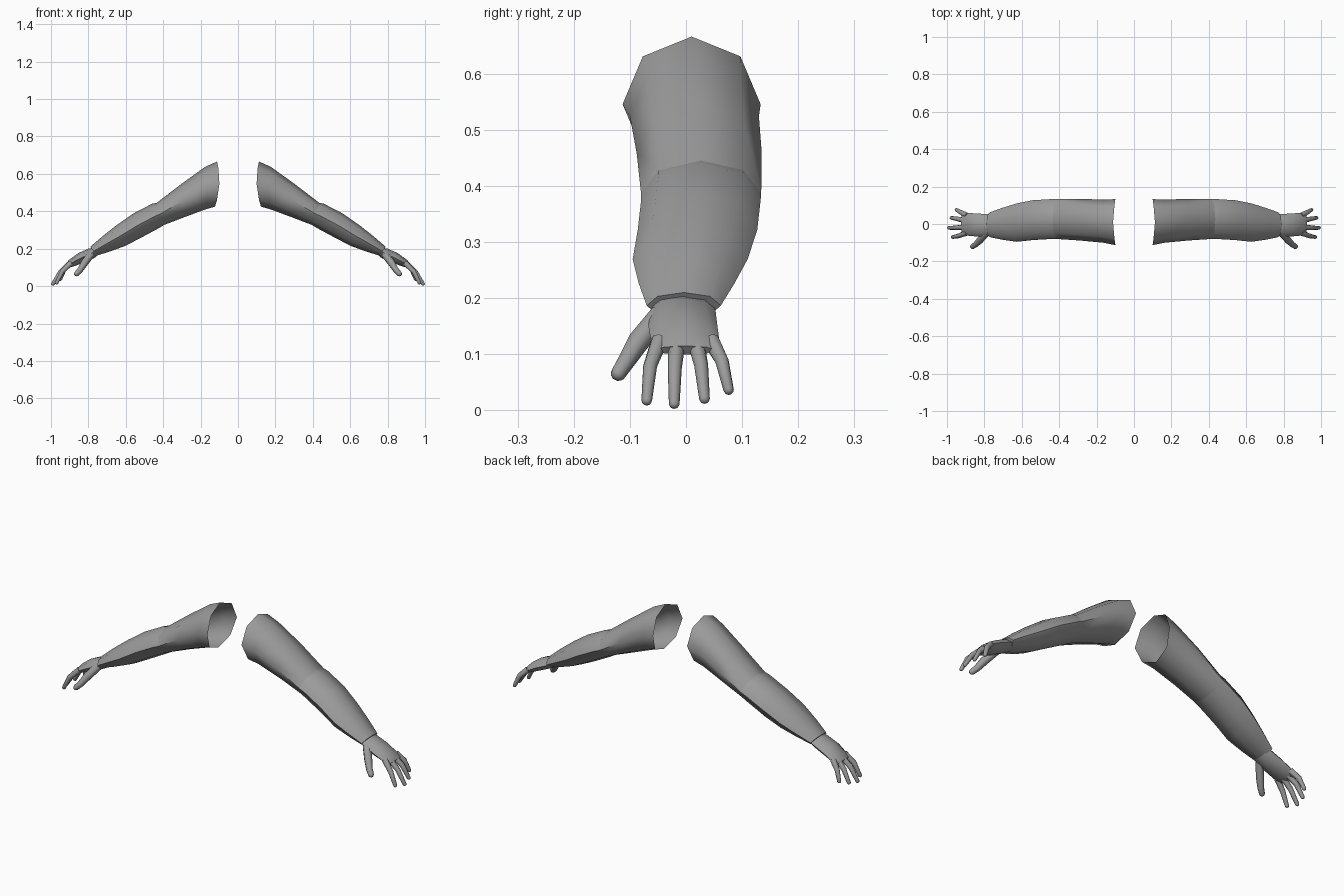
import bpy, bmesh, math
from mathutils import Vector

if "Cube" in bpy.data.objects:
    bpy.data.objects.remove(bpy.data.objects["Cube"])

skin = bpy.data.materials.new("plain grey")
skin.diffuse_color = (0.33, 0.33, 0.33, 1)
skin.use_nodes = True
skin.node_tree.nodes["Principled BSDF"].inputs["Base Color"].default_value = skin.diffuse_color


def make_object(name, rings, cap_start=False, cap_end=True):
    """Loft a skin through closed rings of points and mirror it across x."""
    bm = bmesh.new()
    loops = [[bm.verts.new(p) for p in ring] for ring in rings]
    n = len(loops[0])
    for a, b in zip(loops, loops[1:]):
        for i in range(n):
            j = (i + 1) % n
            bm.faces.new((a[i], a[j], b[j], b[i]))
    if cap_start:
        bm.faces.new(loops[0][::-1])
    if cap_end:
        bm.faces.new(loops[-1])
    bmesh.ops.recalc_face_normals(bm, faces=bm.faces)
    # an open sleeve end: make sure the skin faces away from its own axis
    f = bm.faces[0] if hasattr(bm.faces, "ensure_lookup_table") and not bm.faces.ensure_lookup_table() else None
    centre = sum((v.co for v in loops[0] + loops[1]), Vector()) / (2 * n)
    if f.normal.dot(f.calc_center_median() - centre) < 0:
        bmesh.ops.reverse_faces(bm, faces=bm.faces)
    me = bpy.data.meshes.new(name)
    bm.to_mesh(me)
    bm.free()
    me.materials.append(skin)
    ob = bpy.data.objects.new(name, me)
    bpy.context.collection.objects.link(ob)
    ob.modifiers.new("both sides", 'MIRROR').use_mirror_merge = False
    bpy.ops.object.select_all(action='DESELECT')
    ob.select_set(True)
    bpy.context.view_layer.objects.active = ob
    bpy.ops.object.shade_smooth_by_angle(angle=math.radians(62))
    return ob


def section(top, bottom, y0, y1, bow=0, n=8):
    """Oval ring from its top (x, z), bottom (x, z) and y range."""
    t, b = Vector((top[0], 0, top[1])), Vector((bottom[0], 0, bottom[1]))
    mid, up = (t + b) / 2, (t - b) / 2
    pts = []
    for i in range(n):
        a = 2 * math.pi * i / n
        s, c = math.sin(a), math.cos(a)
        pts.append(mid + up * c + Vector((bow * s * s, (y0 + y1) / 2 + s * (y1 - y0) / 2, 0)))
    return pts


def tube(points, radii, n=8):
    """Round finger along a path, with a rounded tip."""
    path = [Vector(p) for p in points]
    end = (path[-1] - path[-2]).normalized()
    r = radii[-1]
    path += [path[-1] + end * r * 0.5, path[-1] + end * r * 0.8]
    radii = list(radii) + [r * 0.8, r * 0.4]
    rings = []
    for i, p in enumerate(path):
        d = (path[min(i + 1, len(path) - 1)] - path[max(i - 1, 0)]).normalized()
        side = d.cross(Vector((0.5, 0, 0.87))).normalized()
        up = side.cross(d)
        rings.append([p + radii[i] * (side * math.cos(a) + up * math.sin(a))
                      for a in (2 * math.pi * k / n for k in range(n))])
    return rings


# upper arm, open at the shoulder
elbow = section((.435, .445), (.395, .327), -.080, .134)
make_object("upper_arm", [
    section((.112, .666), (.123, .425), -.113, .133, -.018),
    section((.175, .638), (.175, .410), -.100, .130, -.01),
    section((.300, .548), (.285, .369), -.088, .135),
    elbow], cap_end=False)

# forearm, from elbow crease to wrist
make_object("forearm", [
    elbow,
    section((.460, .440), (.425, .309), -.080, .133),
    section((.560, .388), (.525, .255), -.086, .127),
    section((.650, .325), (.605, .214), -.095, .110),
    section((.725, .266), (.685, .185), -.084, .086),
    section((.790, .210), (.755, .163), -.070, .062)])

# palm
make_object("palm", [
    section((.770, .205), (.745, .170), -.060, .050),
    section((.800, .200), (.768, .150), -.064, .053),
    section((.855, .176), (.825, .125), -.067, .056),
    section((.905, .139), (.885, .103), -.062, .060),
    section((.925, .115), (.912, .099), -.055, .053)], cap_start=True)

# fingers: base y, middle y, tip (x, y, z)
fingers = {
    "index_finger": (-.047, -.064, (.970, -.070, .017)),
    "middle_finger": (-.016, -.020, (.990, -.021, .011)),
    "ring_finger": (.017, .027, (.977, .033, .020)),
    "little_finger": (.045, .064, (.950, .076, .036)),
}
for name, (yb, ym, tip) in fingers.items():
    base = Vector((.893, yb, .124))
    knuckle = (base + Vector(tip)) / 2 + Vector((.008, 0, .008))
    knuckle.y = ym
    make_object(name, tube([base, knuckle, tip], [.0155, .0125, .0095]), cap_start=True)

# thumb
make_object("thumb", tube([(.785, -.045, .170), (.822, -.085, .122), (.845, -.108, .085), (.864, -.121, .065)],
                          [.020, .020, .016, .014]), cap_start=True)
